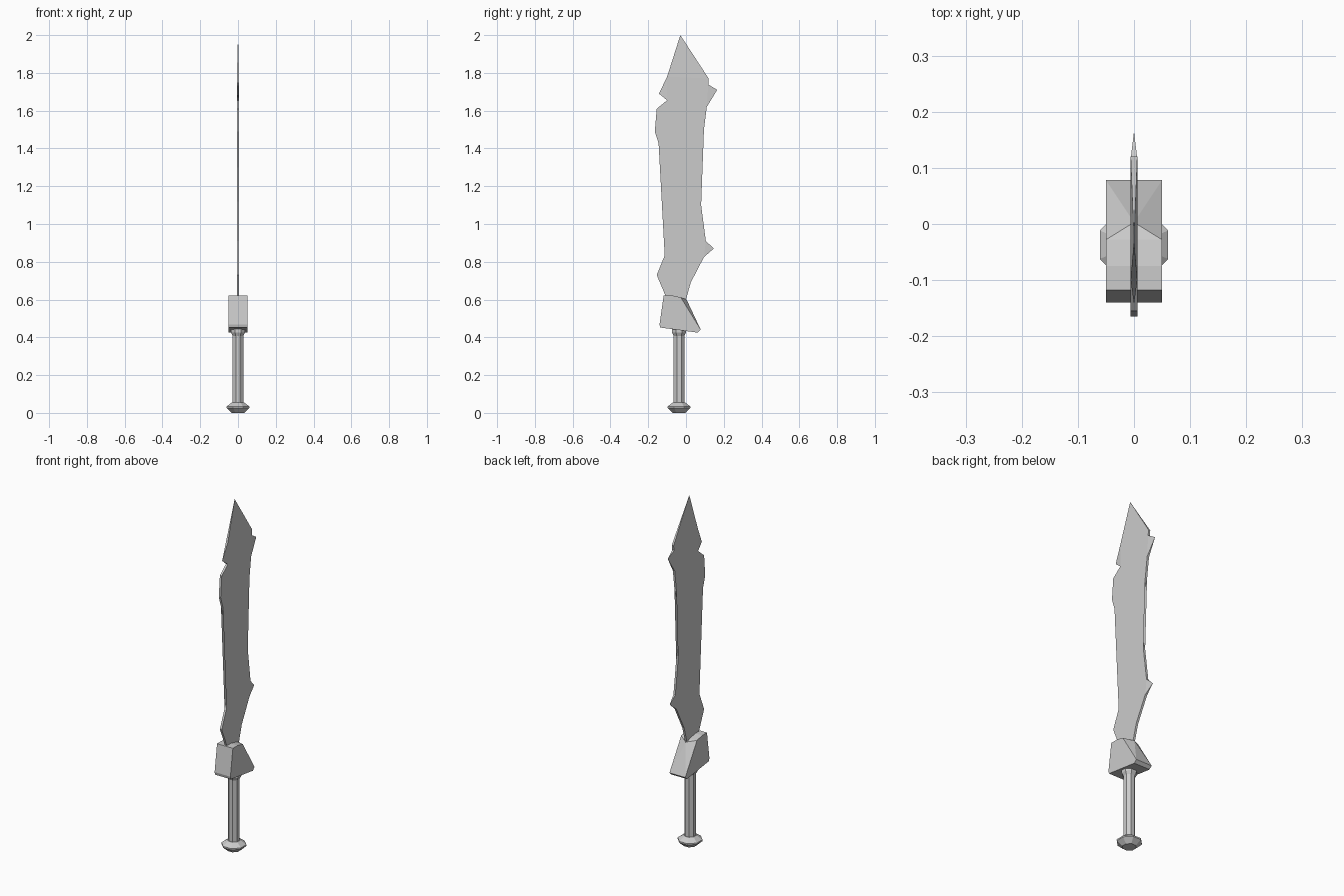
import bpy, bmesh, math

if "Cube" in bpy.data.objects:
    bpy.data.objects.remove(bpy.data.objects["Cube"])


def finish(bm, name):
    bmesh.ops.recalc_face_normals(bm, faces=bm.faces)
    mesh = bpy.data.meshes.new(name)
    bm.to_mesh(mesh)
    bm.free()
    obj = bpy.data.objects.new(name, mesh)
    bpy.context.collection.objects.link(obj)
    return obj


def lathe(name, rings, y, sides=8):
    """Faceted turned part from (radius, z) rings, flats facing the axes."""
    bm = bmesh.new()
    loops = []
    for r, z in rings:
        loops.append([bm.verts.new((r * math.cos(a), y + r * math.sin(a), z))
                      for a in (math.tau * (i + 0.5) / sides for i in range(sides))])
    for lo, hi in zip(loops, loops[1:]):
        for i in range(sides):
            j = (i + 1) % sides
            bm.faces.new((lo[i], lo[j], hi[j], hi[i]))
    bm.faces.new(loops[0])
    bm.faces.new(loops[-1])
    return finish(bm, name)


def blade(name, outline, half):
    """Flat plate in the YZ plane; points flagged 1 taper to a sharp point."""
    bm = bmesh.new()
    pairs = []
    for y, z, sharp in outline:
        if sharp:
            v = bm.verts.new((0, y, z))
            pairs.append((v, v))
        else:
            pairs.append((bm.verts.new((-half, y, z)), bm.verts.new((half, y, z))))
    n = len(pairs)
    flats = []
    for side in (0, 1):
        flats.append(bm.faces.new([p[side] for p, o in zip(pairs, outline) if not o[2]]))
        for i in range(n):
            if outline[i][2]:
                bm.faces.new((pairs[i - 1][side], pairs[i][side], pairs[(i + 1) % n][side]))
    for i in range(n):
        a, b = pairs[i], pairs[(i + 1) % n]
        bm.faces.new(list(dict.fromkeys((a[0], b[0], b[1], a[1]))))
    bmesh.ops.triangulate(bm, faces=flats)
    return finish(bm, name)


# Grip, collar and pommel
GRIP_Y = -0.037
lathe("pommel", [(0.037, 0), (0.066, 0.026), (0.066, 0.034), (0.034, 0.056)], GRIP_Y)
lathe("grip", [(0.031, 0.05), (0.031, 0.45)], GRIP_Y)
lathe("collar", [(0.031, 0.408), (0.040, 0.425), (0.040, 0.455)], GRIP_Y)

# Guard block: side profile spanned across x, rear slope pinched to an apex
profile = [(-0.118, 0.622), (-0.075, 0.622), (-0.028, 0.612), (0.078, 0.44),
           (0.062, 0.425), (-0.136, 0.452), (-0.14, 0.468)]
bm = bmesh.new()
left, right = ([bm.verts.new((x, y, z)) for y, z in profile] for x in (-0.05, 0.05))
apex = bm.verts.new((0, 0.003, 0.60))
bm.faces.new(left)
bm.faces.new(right)
for i in range(len(profile)):
    j = (i + 1) % len(profile)
    if i == 2:
        ring = (left[i], left[j], right[j], right[i])
        for k in range(4):
            bm.faces.new((ring[k], ring[(k + 1) % 4], apex))
    else:
        bm.faces.new((left[i], left[j], right[j], right[i]))
finish(bm, "guard")

# Wavy blade outline: (y, z, sharp)
outline = [
    (-0.03, 2.0, 1), (0.12, 1.77, 0), (0.115, 1.74, 0), (0.165, 1.71, 1),
    (0.11, 1.62, 0), (0.095, 1.50, 0), (0.022, 1.315, 0), (0.08, 1.10, 0),
    (0.105, 0.91, 0), (0.147, 0.87, 1), (0.095, 0.825, 0), (0.025, 0.69, 0),
    (0.0, 0.60, 0), (-0.03, 0.56, 0), (-0.10, 0.60, 0), (-0.155, 0.73, 0),
    (-0.10, 0.865, 0), (-0.073, 0.91, 0), (-0.073, 1.12, 0), (-0.105, 1.30, 0),
    (-0.165, 1.49, 0), (-0.155, 1.61, 0), (-0.10, 1.655, 0), (-0.143, 1.69, 1),
    (-0.10, 1.78, 0)]
blade("blade", outline, 0.006)
